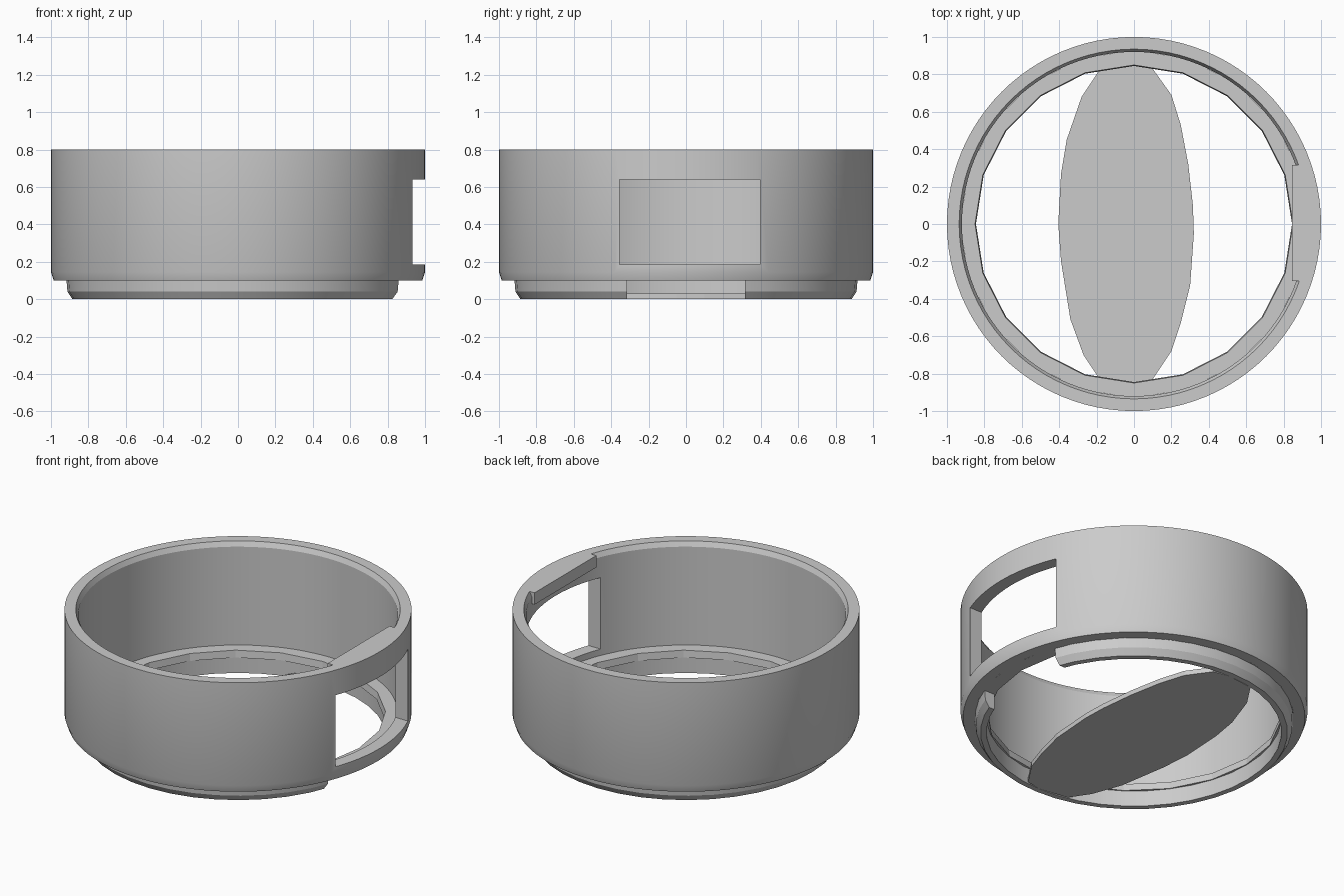
import bpy, bmesh
from math import sin, cos, pi, radians

old = bpy.data.objects.get("Cube")
if old:
    bpy.data.objects.remove(old, do_unlink=True)

grey = bpy.data.materials.new("light_grey")
grey.use_nodes = True
GREY = (0.6, 0.6, 0.6, 1)
grey.diffuse_color = GREY
grey.node_tree.nodes["Principled BSDF"].inputs["Base Color"].default_value = GREY


def finish(name, bm):
    bmesh.ops.recalc_face_normals(bm, faces=bm.faces)
    mesh = bpy.data.meshes.new(name)
    bm.to_mesh(mesh)
    bm.free()
    mesh.materials.append(grey)
    obj = bpy.data.objects.new(name, mesh)
    bpy.context.collection.objects.link(obj)
    return obj


def ring(name, profile, sides):
    """Revolve a closed (radius, height) profile around z."""
    bm = bmesh.new()
    loops = []
    for i in range(sides):
        a = 2 * pi * i / sides
        loops.append([bm.verts.new((r * cos(a), r * sin(a), z)) for r, z in profile])
    n = len(profile)
    for i, here in enumerate(loops):
        there = loops[(i + 1) % sides]
        for j in range(n):
            k = (j + 1) % n
            bm.faces.new((here[j], there[j], there[k], here[k]))
    return finish(name, bm)


def prism(name, outline, z0, z1):
    """Extrude a flat outline from z0 up to z1."""
    bm = bmesh.new()
    base = bm.faces.new([bm.verts.new((x, y, z0)) for x, y in outline])
    top = bmesh.ops.extrude_face_region(bm, geom=[base], use_keep_orig=True)
    verts = [g for g in top["geom"] if isinstance(g, bmesh.types.BMVert)]
    bmesh.ops.translate(bm, verts=verts, vec=(0, 0, z1 - z0))
    return finish(name, bm)


def box(name, x0, x1, y0, y1, z0, z1):
    return prism(name, [(x0, y0), (x1, y0), (x1, y1), (x0, y1)], z0, z1)


def activate(obj):
    bpy.ops.object.select_all(action="DESELECT")
    obj.select_set(True)
    bpy.context.view_layer.objects.active = obj


def cut(obj, cutter):
    cutter.hide_render = True
    mod = obj.modifiers.new("cut", "BOOLEAN")
    mod.operation = "DIFFERENCE"
    mod.solver = "EXACT"
    mod.object = cutter
    activate(obj)
    bpy.ops.object.modifier_apply(modifier=mod.name)
    bpy.data.objects.remove(cutter, do_unlink=True)


def smooth(obj):
    activate(obj)
    bpy.ops.object.shade_smooth_by_angle(angle=radians(25))


# Round wall with a bevelled inner lip and a rectangular side window
wall = ring("outer_wall", [(0.985, 0.1), (1, 0.145), (1, 0.8), (0.935, 0.8),
                           (0.92, 0.77), (0.92, 0.1)], 96)
cut(wall, box("window_cutter", 0.6, 1.2, -0.355, 0.395, 0.185, 0.64))
smooth(wall)

# Inner ledge at the foot of the wall
ledge = ring("inner_ledge", [(0.845, 0.1), (0.93, 0.1), (0.93, 0.145), (0.85, 0.145)], 20)

# Lower locating ring, chamfered underneath and open below the window
lower = ring("lower_ring", [(0.85, 0), (0.885, 0), (0.912, 0.04), (0.917, 0.1),
                            (0.85, 0.1)], 40)
cut(lower, box("gap_cutter", 0.5, 1.2, -0.315, 0.315, -0.1, 0.2))
smooth(lower)

# Straight bar inside the rim above the window
box("rim_bar", 0.845, 0.94, -0.305, 0.315, 0.725, 0.8)

# Lens-shaped bottom plate spanning the opening from front to back
right_edge = [(0.1, -0.83), (0.2, -0.68), (0.25, -0.53), (0.3, -0.33), (0.32, -0.05),
              (0.315, 0.1), (0.29, 0.32), (0.25, 0.53), (0.2, 0.69), (0.1, 0.83)]
left_edge = [(-0.18, 0.83), (-0.28, 0.68), (-0.36, 0.45), (-0.39, 0.27), (-0.405, 0),
             (-0.39, -0.2), (-0.34, -0.51), (-0.27, -0.7), (-0.19, -0.82)]
prism("bottom_plate", right_edge + [(0, 0.85)] + left_edge + [(0, -0.85)], 0, 0.03)
